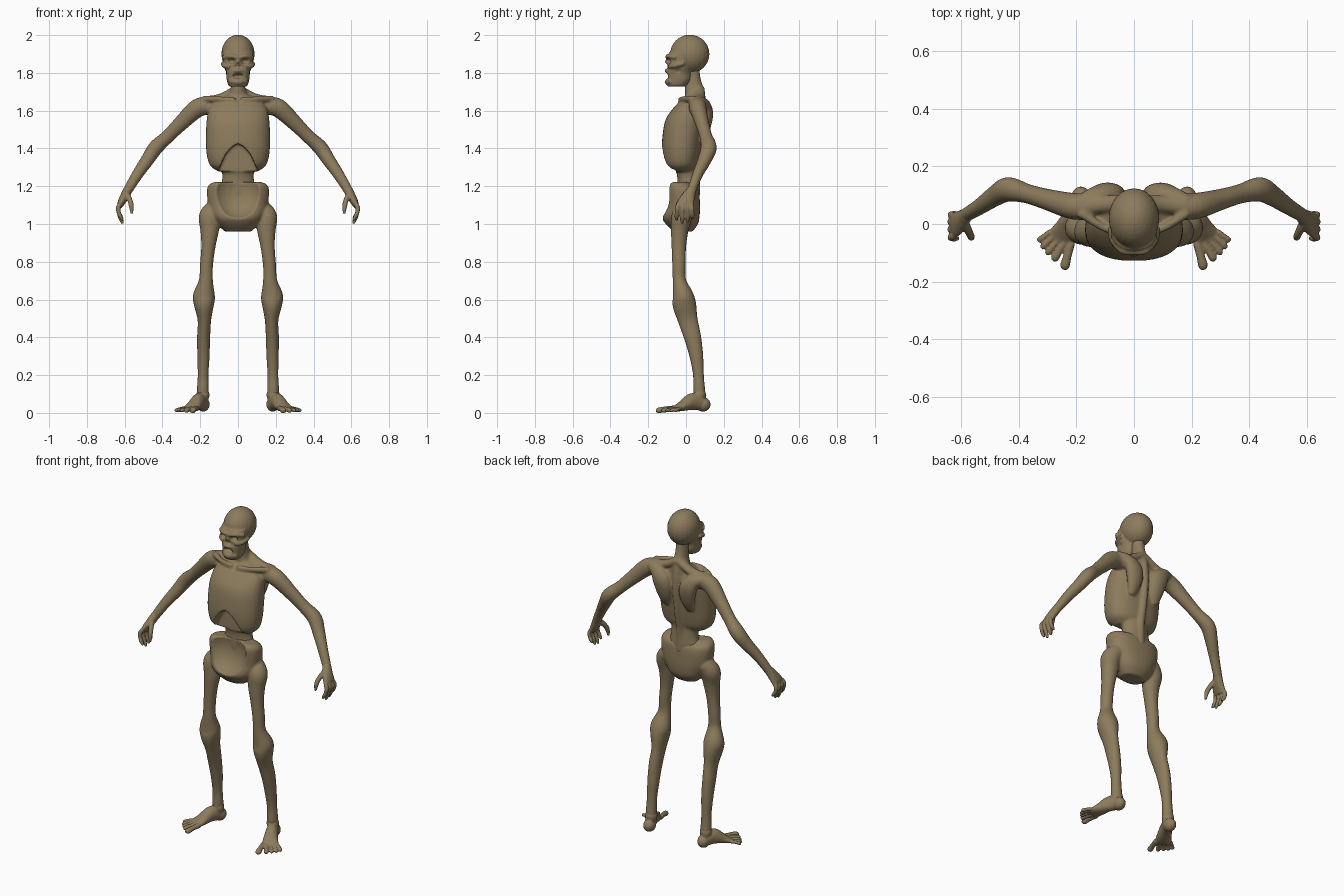
import bpy, bmesh, math
from mathutils import Vector, Matrix

bone = bpy.data.materials.new("dry_brown_skin")
bone.diffuse_color = (0.265, 0.2, 0.108, 1)


def spline(pts, steps=5):
    """Catmull-Rom through tuples of any length."""
    v = [Vector(p) for p in pts]
    out = []
    for i in range(len(v) - 1):
        a, b, c, d = v[max(i - 1, 0)], v[i], v[i + 1], v[min(i + 2, len(v) - 1)]
        for k in range(steps):
            t = k / steps
            out.append(0.5 * (2 * b + (c - a) * t + (2 * a - 5 * b + 4 * c - d) * t * t
                              + (3 * b - a - 3 * c + d) * t ** 3))
    return out + [v[-1]]


def tube(bm, pts, ref=(1, 0, 0), flat=False, power=1.0, s=1, n=20):
    """Loft of ellipses; each point is (x, y, z, radius along ref, other radius)."""
    path = spline([(p[0] * s,) + tuple(p[1:]) for p in pts])
    cs = [Vector(p[:3]) for p in path]
    ref = Vector((ref[0] * s, ref[1], ref[2]))
    rings = []
    for i, p in enumerate(path):
        t = Vector((0, 0, 1)) if flat else (cs[min(i + 1, len(cs) - 1)] - cs[max(i - 1, 0)]).normalized()
        a = (ref - t * ref.dot(t)).normalized()
        b = t.cross(a)
        ring = []
        for k in range(n):
            w = 2 * math.pi * k / n
            c, d = math.cos(w), math.sin(w)
            c = math.copysign(abs(c) ** power, c)
            d = math.copysign(abs(d) ** power, d)
            ring.append(bm.verts.new(cs[i] + a * c * p[3] + b * d * p[4]))
        rings.append(ring)
    for r, q in zip(rings, rings[1:]):
        for k in range(n):
            bm.faces.new((r[k], r[(k + 1) % n], q[(k + 1) % n], q[k]))
    bm.faces.new(rings[0][::-1])
    bm.faces.new(rings[-1])


def ball(bm, c, r, s=1):
    m = Matrix.Translation((c[0] * s, c[1], c[2])) @ Matrix.Diagonal((*r, 1))
    bmesh.ops.create_uvsphere(bm, u_segments=24, v_segments=16, radius=1, matrix=m)


def make(name, bm):
    bmesh.ops.recalc_face_normals(bm, faces=bm.faces[:])
    me = bpy.data.meshes.new(name)
    bm.to_mesh(me)
    bm.free()
    me.materials.append(bone)
    ob = bpy.data.objects.new(name, me)
    bpy.context.collection.objects.link(ob)
    return ob


def skin(name, bm, voxel, smooth, cutter=None):
    """Fuse overlapping forms to one skin, carve hollows, then soften."""
    ob = make(name, bm)

    def remesh():
        m = ob.modifiers.new("fuse", 'REMESH')
        m.mode, m.voxel_size, m.use_smooth_shade = 'VOXEL', voxel, True
    remesh()
    if cutter:
        cut = make(name + "_cutter", cutter)
        cut.hide_render = True
        cut.display_type = 'WIRE'
        b = ob.modifiers.new("carve", 'BOOLEAN')
        b.operation, b.solver, b.object = 'DIFFERENCE', 'EXACT', cut
        remesh()
    m = ob.modifiers.new("soften", 'SMOOTH')
    m.factor, m.iterations = 0.5, smooth
    return ob


SIDES = (1, -1)

# head: cranium, face, brow, cheekbones, jaw
bm, cut = bmesh.new(), bmesh.new()
ball(bm, (0, .02, 1.9), (.088, .104, .102))
tube(bm, [(0, -.025, 1.91, .078, .065), (0, -.034, 1.865, .08, .066), (0, -.032, 1.83, .074, .066),
          (0, -.037, 1.8, .064, .068), (0, -.037, 1.765, .06, .066), (0, -.045, 1.738, .053, .056),
          (0, -.05, 1.727, .042, .045)], flat=True, power=.9)
tube(bm, [(-.076, -.05, 1.88, .012, .014), (-.04, -.09, 1.888, .013, .014), (0, -.095, 1.882, .012, .013),
          (.04, -.09, 1.888, .013, .014), (.076, -.05, 1.88, .012, .014)], ref=(0, 0, 1))
tube(bm, [(0, -.09, 1.88, .01, .012), (0, -.103, 1.85, .009, .012)])
tube(bm, [(-.04, -.08, 1.808, .009, .01), (0, -.104, 1.812, .009, .01), (.04, -.08, 1.808, .009, .01)], ref=(0, 0, 1))
tube(bm, [(-.045, -.075, 1.758, .014, .014), (0, -.098, 1.752, .016, .014), (.045, -.075, 1.758, .014, .014)], ref=(0, 0, 1))
for s in SIDES:
    tube(bm, [(.038, -.088, 1.832, .011, .012), (.07, -.06, 1.838, .013, .014), (.08, -.01, 1.85, .01, .012)], ref=(0, 0, 1), s=s)
    ball(cut, (.037, -.104, 1.862), (.023, .034, .017), s)       # eye sockets
    ball(cut, (.011, -.11, 1.834), (.009, .022, .012), s)        # nostrils
    ball(cut, (.082, -.045, 1.805), (.022, .035, .02), s)        # hollow cheeks
ball(cut, (0, -.115, 1.783), (.036, .04, .016))                  # open mouth
skin("head", bm, .004, 3, cut)

# torso, neck and arms
bm, cut = bmesh.new(), bmesh.new()
tube(bm, [(0, -.025, 1.278, .105, .055), (0, -.027, 1.31, .148, .088), (0, -.026, 1.37, .166, .101),
          (0, -.02, 1.45, .17, .106), (0, -.005, 1.55, .166, .104), (0, .018, 1.62, .15, .08),
          (0, .035, 1.66, .105, .055), (0, .04, 1.685, .05, .04)], flat=True, power=.87, n=32)
tube(bm, [(0, .01, 1.42, .1, .065), (0, .005, 1.3, .088, .058), (0, .01, 1.24, .084, .056),
          (0, .012, 1.17, .1, .056), (0, .012, 1.09, .09, .05)], flat=True)
tube(bm, [(0, .03, 1.83, .034, .04), (0, .038, 1.76, .035, .042), (0, .045, 1.71, .042, .052),
          (0, .05, 1.65, .07, .05)], flat=True)
tube(bm, [(0, .085, 1.68, .02, .018), (0, .098, 1.56, .02, .018), (0, .08, 1.4, .02, .02),
          (0, .058, 1.28, .022, .02), (0, .055, 1.15, .025, .022)])
for s in SIDES:
    # shoulder blade, collar bone, neck slope
    tube(bm, [(.085, .075, 1.43, .02, .015), (.08, .098, 1.5, .045, .028), (.09, .108, 1.58, .055, .036),
              (.13, .095, 1.63, .04, .034), (.185, .07, 1.645, .03, .03)], s=s)
    tube(bm, [(.015, -.03, 1.655, .014, .016), (.1, -.015, 1.662, .013, .015), (.185, .04, 1.662, .018, .018)],
         ref=(0, 1, 0), s=s)
    tube(bm, [(0, .07, 1.715, .03, .025), (.09, .07, 1.667, .03, .024), (.18, .06, 1.65, .03, .026)], ref=(0, 1, 0), s=s)
    # arm
    tube(bm, [(.14, .06, 1.625, .045, .045), (.212, .062, 1.615, .046, .05), (.3, .085, 1.535, .037, .041),
              (.37, .105, 1.465, .034, .036), (.435, .12, 1.405, .043, .04), (.477, .1, 1.343, .037, .036),
              (.535, .06, 1.258, .028, .03), (.588, .028, 1.17, .024, .025)], ref=(0, 1, 0), s=s)
# arch below the ribs, cut back to the belly
arch = [(0, 1.425), (.03, 1.41), (.065, 1.37), (.09, 1.315), (.105, 1.27), (.105, 1.2)]
arch += [(-x, z) for x, z in arch[:0:-1]]
front, back = ([cut.verts.new((x, y, z)) for x, z in arch] for y in (-.3, -.055))
cut.faces.new(front)
cut.faces.new(back[::-1])
for i in range(len(arch)):
    j = (i + 1) % len(arch)
    cut.faces.new((front[i], front[j], back[j], back[i]))
skin("torso_and_arms", bm, .0055, 9, cut)

# pelvis and legs
bm, cut = bmesh.new(), bmesh.new()
tube(bm, [(0, -.015, .96, .07, .05), (0, -.022, 1.0, .11, .085), (0, -.028, 1.04, .135, .1),
          (0, -.018, 1.1, .157, .092), (0, -.02, 1.18, .165, .088), (0, -.03, 1.21, .15, .075),
          (0, -.035, 1.222, .125, .055)], flat=True, power=.85, n=32)
ball(cut, (0, -.14, 1.175), (.135, .1, .145))                     # hollow basin
for s in SIDES:
    ball(cut, (.1, .09, 1.26), (.07, .09, .07), s)                # notch behind the crest
    tube(bm, [(.12, 0, 1.09, .045, .045), (.15, -.022, 1.04, .057, .055), (.15, -.033, .97, .05, .047),
              (.157, -.038, .88, .038, .039), (.167, -.037, .78, .035, .036), (.17, -.035, .7, .038, .036),
              (.18, -.015, .62, .059, .056), (.18, -.008, .57, .053, .063), (.178, .01, .49, .036, .053),
              (.182, .035, .4, .035, .046), (.183, .055, .3, .033, .037), (.185, .066, .2, .029, .029),
              (.186, .07, .12, .032, .032), (.186, .075, .06, .031, .034)], s=s)
skin("pelvis_and_legs", bm, .0055, 9, cut)

# hands
for s, side in ((1, "left"), (-1, "right")):
    bm = bmesh.new()
    tube(bm, [(.578, .035, 1.19, .023, .024), (.598, .015, 1.15, .034, .024), (.617, 0, 1.115, .044, .02),
              (.626, -.004, 1.092, .043, .014)], ref=(0, 1, 0), s=s)
    for y, tip, r in ((-.046, 1.02, .011), (-.019, 1.002, .0115), (.008, 1.008, .0115), (.032, 1.028, .0105)):
        tube(bm, [(.622, y * .85, 1.11, r, r), (.634, y, 1.085, r * 1.15, r * 1.15), (.631, y * 1.05, 1.06, r, r),
                  (.622, y * 1.08, (tip + 1.06) / 2, r * 1.05, r), (.61, y * 1.08, tip, r * .6, r * .6)],
             ref=(0, 1, 0), s=s, n=12)
    tube(bm, [(.59, .005, 1.16, .02, .017), (.572, -.028, 1.125, .014, .014), (.565, -.044, 1.095, .013, .013),
              (.562, -.05, 1.055, .007, .007)], ref=(0, 1, 0), s=s, n=12)
    skin(side + "_hand", bm, .004, 4)

# feet
tips = [(.243, -.158), (.28, -.128), (.304, -.106), (.321, -.084), (.333, -.06)]
for s, side in ((1, "left"), (-1, "right")):
    bm = bmesh.new()
    ball(bm, (.184, .09, .045), (.034, .04, .038), s)
    ball(bm, (.186, .072, .095), (.035, .034, .04), s)
    tube(bm, [(.184, .085, .05, .032, .038), (.207, .035, .06, .035, .045), (.232, -.015, .038, .042, .029),
              (.25, -.045, .024, .049, .017), (.258, -.06, .02, .047, .012)], ref=(.9, .45, 0), s=s)
    for i, (x, y) in enumerate(tips):
        f = i / 4
        bx, by, r = .219 + .072 * f, -.065 + .038 * f, .0155 - .005 * min(1, f * 2)
        tube(bm, [(bx, by, .024, r, r), (bx * .5 + x * .5, by * .5 + y * .5, .02, r * .95, r * .9),
                  (bx * .15 + x * .85, by * .15 + y * .85, .013, r * 1.1, r), (x, y, .01, r * .6, r * .5)],
             ref=(.9, .45, 0), s=s, n=12)
    skin(side + "_foot", bm, .004, 4)
